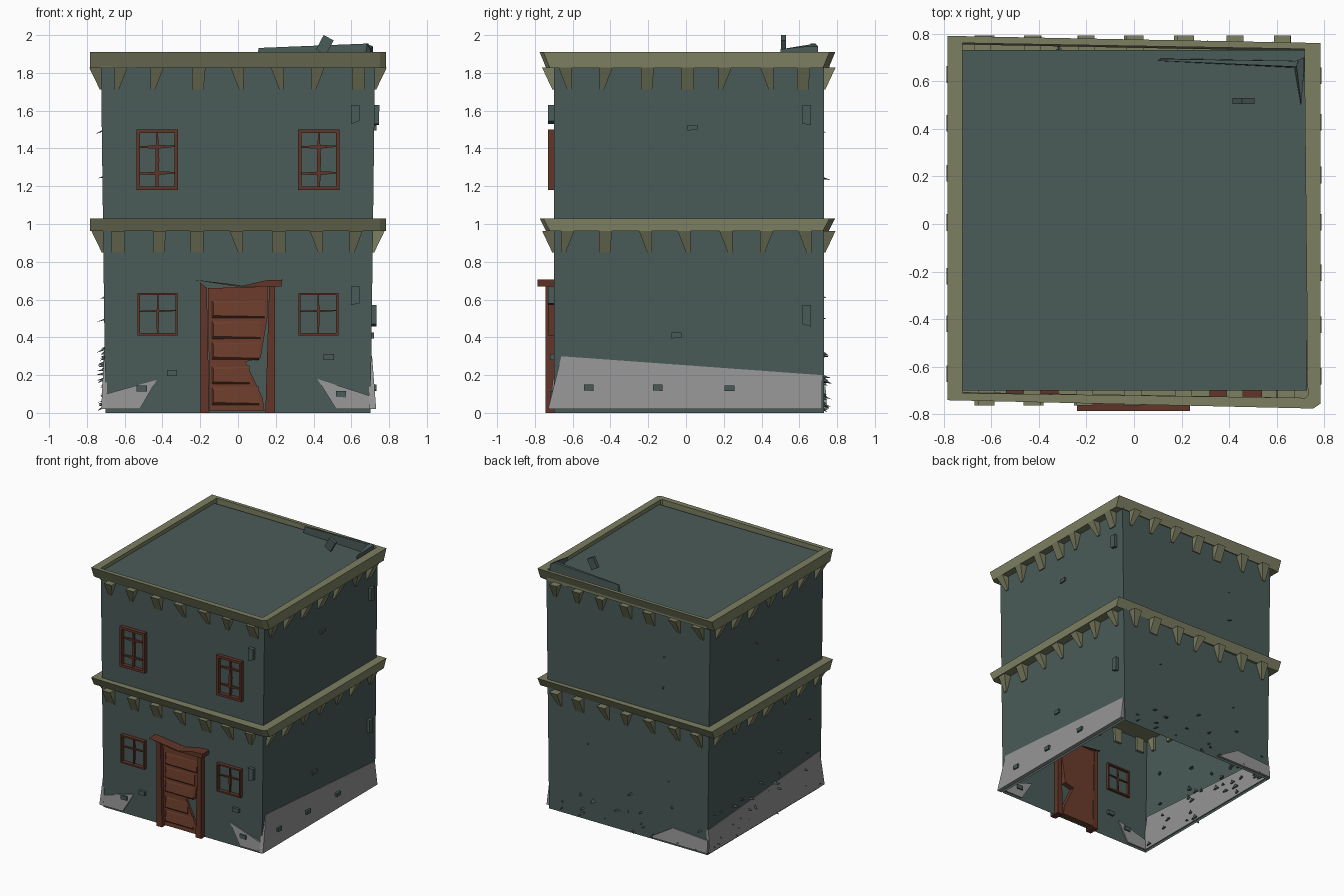
import bpy, random
from math import radians
from mathutils import Vector, Matrix

cube = bpy.data.objects.get("Cube")
if cube:
    bpy.data.objects.remove(cube, do_unlink=True)
random.seed(4)


def material(name, r, g, b):
    m = bpy.data.materials.new(name)
    m.use_nodes = True
    m.diffuse_color = (r, g, b, 1)
    m.node_tree.nodes["Principled BSDF"].inputs["Base Color"].default_value = (r, g, b, 1)
    return m


plaster = material("dark teal plaster", .068, .105, .098)
trim = material("olive trim", .2, .21, .12)
stone = material("grey stone", .3, .3, .3)
wood = material("red brown wood", .12, .036, .021)
planks = material("light brown planks", .15, .046, .025)


def build(name, verts, faces, mat):
    mesh = bpy.data.meshes.new(name)
    mesh.from_pydata(verts, [], faces)
    mesh.materials.append(mat)
    obj = bpy.data.objects.new(name, mesh)
    bpy.context.collection.objects.link(obj)
    return obj


def loft(name, bottom, top, mat):
    """Closed solid between two outlines with equal point counts."""
    n = len(bottom)
    sides = [(i, (i + 1) % n, (i + 1) % n + n, i + n) for i in range(n)]
    caps = [tuple(reversed(range(n))), tuple(range(n, 2 * n))]
    return build(name, list(bottom) + list(top), sides + caps, mat)


def place(side, u, z, d):
    """Point on a wall: u along it, z up, d outward from the surface."""
    half = .702 + .013 * z
    return {"front": (u, -.70 - d, z), "back": (-u, .73 + d, z),
            "left": (half + d, u, z), "right": (-half - d, -u, z)}[side]


def plate(name, side, pts, d0, d1, mat):
    """Outline drawn counter-clockwise on a wall and given thickness."""
    return loft(name, [place(side, u, z, d0) for u, z in pts],
                [place(side, u, z, d1) for u, z in pts], mat)


def rect(u0, u1, z0, z1):
    return [(u0, z0), (u1, z0), (u1, z1), (u0, z1)]


SIDES = ("front", "back", "left", "right")

# Hollow walls, open underneath, with a recessed flat roof
corners = [(-1, -.70), (1, -.70), (1, .73), (-1, .73)]
lower = [(x * .702, y, 0) for x, y in corners]
upper = [(x * .726, y, 1.88) for x, y in corners]
build("walls_and_roof", lower + upper,
      [(0, 1, 5, 4), (1, 2, 6, 5), (2, 3, 7, 6), (3, 0, 4, 7), (4, 5, 6, 7)], plaster)

# Skewed ledges with undercut front and back
rim = [(-.783, -.74), (.752, -.775), (.783, -.755), (.783, .76), (-.783, .79)]
inner = [(-.72, -.71), (.72, -.73), (.73, -.72), (.715, .735), (-.72, .76)]


def outline(pts, z, tuck=0):
    return [(x, y - tuck * (1 if y > 0 else -1), z) for x, y in pts]


loft("middle_ledge", outline(rim, .962, .035), outline(rim, 1.03), trim)
n = len(rim)
rings = (outline(inner, 1.825) + outline(rim, 1.825, .035)
         + outline(rim, 1.91) + outline(inner, 1.91))
build("roof_ledge", rings,
      [(r * n + i, r * n + (i + 1) % n, (r + 1) % 4 * n + (i + 1) % n, (r + 1) % 4 * n + i)
       for r in range(4) for i in range(n)], trim)

# Rough wedge brackets under both ledges
for top in (.964, 1.828):
    for side in SIDES:
        for k in range(-3, 4):
            u = k * .21 + random.uniform(-.01, .01)
            a, b = random.choice([(-.035, .035), (-.035, -.01), (.01, .035), (-.035, .025)])
            t = [place(side, u + s, top, d) for s, d in
                 ((-.035, -.02), (.035, -.02), (.035, .062), (-.035, .062))]
            low = [place(side, u + s, top - .115, d) for s, d in
                   ((a, -.02), (b, -.02), (b, .008), (a, .008))]
            loft("ledge_bracket", low, t, trim)


# Windows: frame, upright bar and splintered cross bars
def window(cx, z0, z1, w, bar, rows):
    a, b = cx - w, cx + w
    for r in (rect(a, a + bar, z0, z1), rect(b - bar, b, z0, z1),
              rect(a, b, z0, z0 + bar), rect(a, b, z1 - bar, z1)):
        plate("window_frame", "front", r, -.02, .03, wood)
    mid = (z0 + z1) / 2
    plate("window_upright", "front",
          [(cx - bar * .4, z0), (cx + bar * .3, z0), (cx + bar * .6, mid),
           (cx + bar * .2, z1), (cx - bar * .2, z1), (cx - bar * .5, mid)], -.01, .016, wood)
    for z in rows:
        plate("window_crossbar", "front",
              [(a, z - .006), (cx, z - bar * .6), (b, z), (b, z + .006), (cx, z + bar * .4), (a, z)],
              -.01, .012, wood)


for s in (-1, 1):
    window(s * .428, 1.18, 1.5, .11, .019, (1.27, 1.41))
    window(s * .425, .41, .635, .106, .012, (.54,))

# Door with a broken corner, plank strips, leaning posts and cracked lintel
plate("door", "front", [(-.15, .01), (.14, .01), (.13, .08), (.04, .27), (.12, .29),
                        (.155, .5), (.16, .67), (-.16, .66)], -.04, .018, planks)
for i, z in enumerate((.04, .15, .28, .39, .5)):
    right = (.11, .06, .11, .12, .14)[i]
    loft("door_plank",
         [place("front", *p) for p in ((-.14, z, .016), (right, z, .016), (right, z + .1, .016), (-.14, z + .1, .016))],
         [place("front", *p) for p in ((-.13, z + .015, .035), (right, z + .01, .024),
                                       (right, z + .09, .02), (-.13, z + .08, .022))], planks)
plate("door_post_left", "front", [(-.2, 0), (-.152, 0), (-.165, .66), (-.2, .69)], -.04, .045, wood)
plate("door_post_right", "front", [(.145, 0), (.195, 0), (.195, .67), (.165, .67)], -.04, .045, wood)
plate("lintel_splinter", "front", [(-.24, .705), (0, .668), (.02, .675), (-.19, .7)], -.02, .085, wood)
plate("lintel", "front", [(0, .668), (.23, .668), (.235, .705), (.15, .702)], -.02, .085, wood)


# Grey footing sheets that flare out toward the ground
def footing(side, pts, flare):
    foot = [place(side, u, z, -.01) for u, z in pts]
    face = [place(side, u, z, .004 + flare * max(0, 1 - z / .2)) for u, z in pts]
    loft("stone_footing", foot, face, stone)


footing("front", [(-.72, .02), (-.52, .02), (-.43, .175), (-.7, .1)], .015)
footing("front", [(.52, .02), (.73, .02), (.7, .09), (.42, .18)], .015)
footing("left", [(-.73, .02), (.72, .02), (.72, .2), (-.66, .3)], .028)
footing("right", [(-.73, .02), (.72, .02), (.68, .3), (-.73, .2)], .02)
footing("back", [(.2, .02), (.71, .02), (.71, .12), (.4, .14)], .015)


# Loose bricks proud of the walls
def brick(side, u, z, w, h, d=.012):
    skew = random.uniform(-.3, .3) * h
    plate("loose_brick", side, [(u - w, z - h), (u + w, z - h + skew), (u + w, z + h), (u - w, z + h)],
          -.02, d, plaster)


for u, z in ((-.515, .135), (-.15, .135), (.23, .13), (-.05, .41), (.035, 1.51)):
    brick("left", u, z, .026, .015, .03 if z < .2 else .012)
for u, z in ((-.35, .21), (-.51, .13), (.48, .295), (.545, .1)):
    brick("front", u, z, .027, .016, .02)
for z in (.52, 1.58):
    brick("left", .64, z, .022, .05, .025)
    brick("front", .62, z + .1 if z < 1 else z, .022, .05, .03)


# Sharp chips scattered over the back and right walls
def chip(side, u, z, size):
    tip = place(side, u + random.uniform(-size, size), z - random.uniform(0, size), random.uniform(.01, .045))
    base = [place(side, u + random.uniform(.3, 1) * size * a, z + random.uniform(.3, 1) * size * b, -.02)
            for a, b in ((-1, -.4), (1, -.5), (0, .7))]
    build("wall_chip", base + [tip], [(0, 1, 3), (1, 2, 3), (2, 0, 3), (2, 1, 0)], plaster)


for side, count in (("right", 34), ("back", 24)):
    for i in range(count):
        chip(side, random.uniform(-.66, .66), .03 + .33 * random.random() ** 1.5, random.uniform(.02, .045))
    for z in (.5, .62, 1.25, 1.5):
        chip(side, random.uniform(-.6, .6), z, .025)

# Rubble on the roof: a broken beam, its corner shard and a leaning block
loft("roof_beam", [(.1, .685, 1.88), (.7, .655, 1.88), (.7, .685, 1.88), (.11, .695, 1.88)],
     [(.11, .685, 1.932), (.68, .66, 1.955), (.69, .685, 1.955), (.11, .693, 1.932)], plaster)
loft("roof_shard", [(.67, .68, 1.88), (.7, .5, 1.9), (.715, .64, 1.88), (.715, .7, 1.88)],
     [(.68, .685, 1.955), (.702, .5, 1.925), (.714, .64, 1.94), (.714, .7, 1.94)], plaster)
turn = Matrix.Rotation(radians(28), 4, "Y")
block = [[Vector((x, y, z)) for x, y in ((-.03, -.013), (.03, -.013), (.03, .013), (-.03, .013))]
         for z in (-.055, .032)]
bottom, top = [[turn @ v + Vector((.465, .517, 1.958)) for v in layer] for layer in block]
loft("roof_block", bottom, top, plaster)
